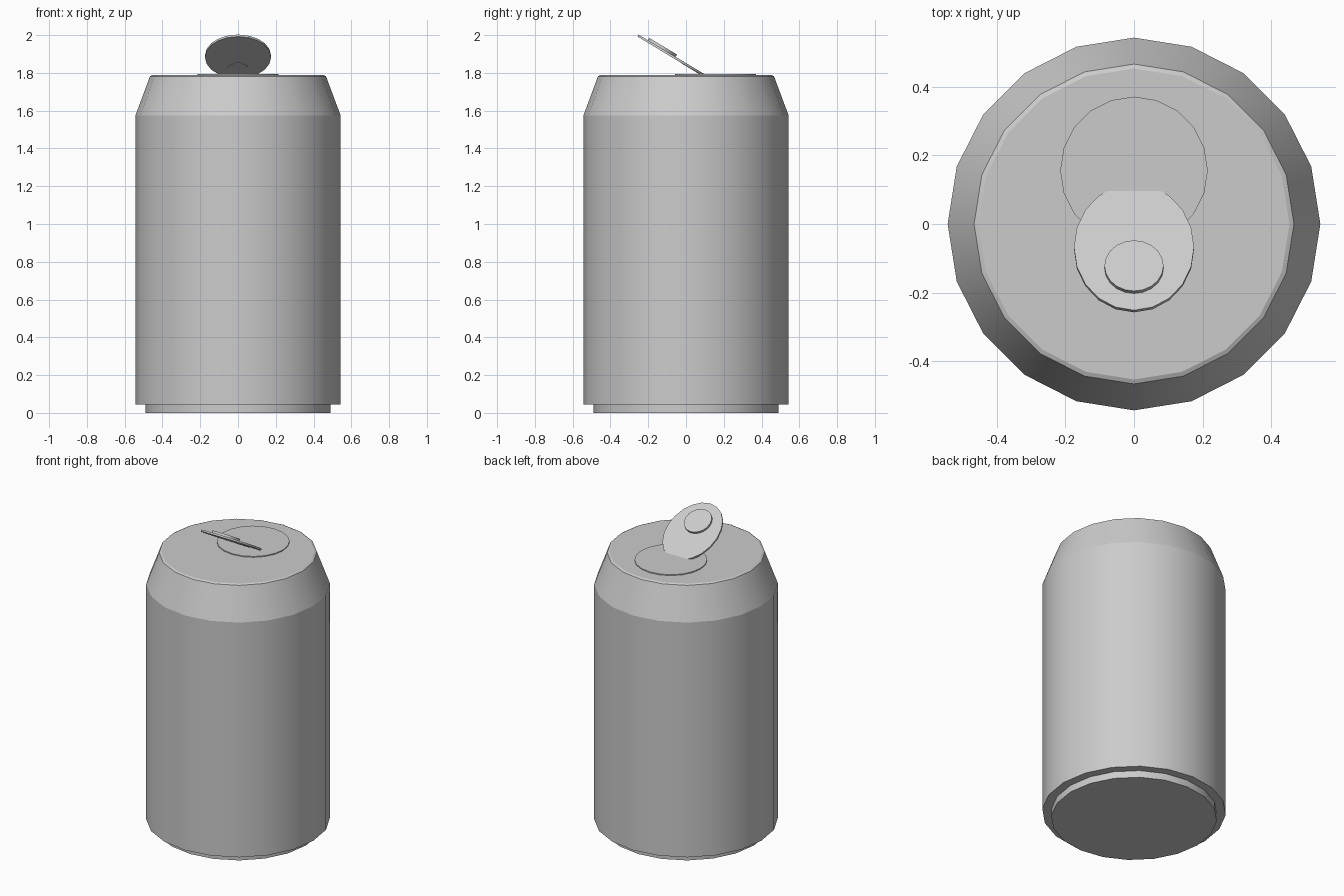
import bpy, bmesh
from math import sin, cos, pi, radians
from mathutils import Matrix

if "Cube" in bpy.data.objects:
    bpy.data.objects.remove(bpy.data.objects["Cube"])

SIDES = 20


def lathe(name, profile, scale_x=1.0, matrix=Matrix()):
    """Closed solid of revolution from (radius, height) points."""
    bm = bmesh.new()
    rings = []
    for r, z in profile:
        rings.append([bm.verts.new((scale_x * r * cos(2 * pi * i / SIDES),
                                    r * sin(2 * pi * i / SIDES), z))
                      for i in range(SIDES)])
    for a, b in zip(rings, rings[1:]):
        for i in range(SIDES):
            j = (i + 1) % SIDES
            bm.faces.new((a[i], a[j], b[j], b[i]))
    bm.faces.new(rings[0][::-1])
    bm.faces.new(rings[-1])
    bm.transform(matrix)
    mesh = bpy.data.meshes.new(name)
    bm.to_mesh(mesh)
    bm.free()
    obj = bpy.data.objects.new(name, mesh)
    bpy.context.collection.objects.link(obj)
    bpy.ops.object.select_all(action='DESELECT')
    obj.select_set(True)
    bpy.context.view_layer.objects.active = obj
    bpy.ops.object.shade_smooth_by_angle(angle=radians(20))
    return obj


def disc(name, radius, z0, z1, scale_x=1.0, matrix=Matrix()):
    return lathe(name, [(radius, z0), (radius, z1)], scale_x, matrix)


# Can body with base step, tapered shoulder and lid
lathe("can_body", [(0.49, 0), (0.49, 0.045), (0.543, 0.045), (0.543, 1.575),
                   (0.466, 1.782), (0.453, 1.788)])

# Raised mouth panel on the lid
disc("mouth_panel", 0.215, 1.78, 1.794, matrix=Matrix.Translation((0, 0.156, 0)))

# Tilted pull tab, its raised finger pad and the rivet underneath
tilt = Matrix.Translation((0, -0.07, 1.887)) @ Matrix.Rotation(radians(-31), 4, 'X')
disc("pull_tab", 0.215, -0.006, 0.006, 0.175 / 0.215, tilt)
disc("finger_pad", 0.086, 0.005, 0.02, 1.0, tilt @ Matrix.Translation((0, -0.072, 0)))
disc("tab_rivet", 0.055, -0.008, 0.0, 1.0, tilt @ Matrix.Translation((0, 0.112, 0)))
